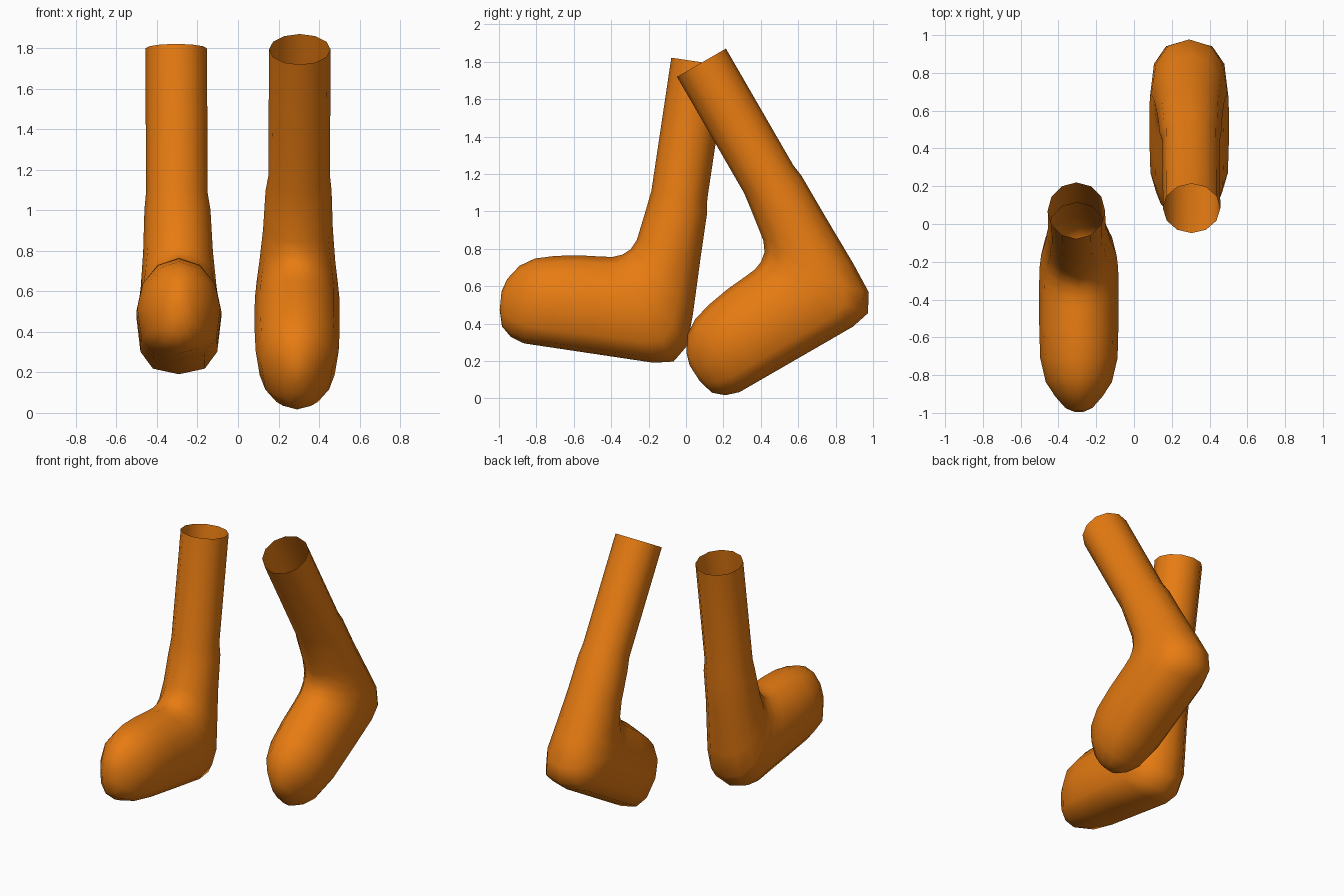
import bpy, bmesh, math

if "Cube" in bpy.data.objects:
    bpy.data.objects.remove(bpy.data.objects["Cube"])

SIDES = 12
# Section rings from shaft opening to toe tip, in the boot's own side plane
# (forward, up): top/front point, bottom/back point, half width, squareness below
RINGS = [
    (.347, 1.79, .045, 1.79, .152, 2.0),
    (.347, 1.07, .045, 1.07, .152, 2.0),
    (.360, .97, .035, 1.00, .163, 2.0),
    (.385, .80, .034, .75, .172, 2.0),
    (.410, .745, .030, .45, .187, 2.1),
    (.450, .71, .035, .28, .200, 2.3),
    (.500, .69, .095, .185, .208, 2.6),
    (.560, .683, .200, .163, .210, 2.8),
    (.680, .672, .500, .163, .210, 2.8),
    (.805, .65, .750, .163, .205, 2.8),
    (.910, .62, .900, .163, .175, 2.6),
    (.985, .57, .975, .187, .125, 2.4),
    (1.04, .49, 1.03, .235, .075, 2.0),
    (1.06, .42, 1.055, .32, .030, 2.0),
]

orange = bpy.data.materials.new("orange")
orange.diffuse_color = (0.8, 0.2, 0.006, 1)
orange.use_nodes = True
orange.node_tree.nodes["Principled BSDF"].inputs["Base Color"].default_value = orange.diffuse_color


def boot(name, side, tilt, du, dv):
    """Loft one boot, leaning by tilt about the x axis."""
    c, s = math.cos(tilt), math.sin(tilt)
    bm = bmesh.new()
    loops = []
    for i, (au, av, bu, bv, w, n) in enumerate(RINGS):
        shift = .305 - min(.013, .003 * i)
        loop = []
        for k in range(SIDES):
            a = 2 * math.pi * k / SIDES
            ca, sa = math.cos(a), math.sin(a)
            p = 2 / n if ca < -1e-6 else 1
            h = math.copysign(abs(ca) ** p, ca)
            x = math.copysign(abs(sa) ** p, sa) * w
            u = (au + bu) / 2 + h * (au - bu) / 2 + du
            v = (av + bv) / 2 + h * (av - bv) / 2 + dv
            loop.append(bm.verts.new((side * (shift + x), -c * u + s * v, s * u + c * v)))
        loops.append(loop)
    for lo, hi in zip(loops, loops[1:]):
        for k in range(SIDES):
            j = (k + 1) % SIDES
            bm.faces.new((lo[k], lo[j], hi[j], hi[k]))
    # toe cap; the shaft stays open at the top
    bm.faces.new(loops[-1])
    bmesh.ops.recalc_face_normals(bm, faces=bm.faces)
    for f in bm.faces:
        f.smooth = True
    mesh = bpy.data.meshes.new(name)
    bm.to_mesh(mesh)
    bm.free()
    mesh.materials.append(orange)
    bpy.context.collection.objects.link(bpy.data.objects.new(name, mesh))


# Forward boot with raised toe, rear boot with lifted heel
boot("front_boot", -1, math.radians(8.5), 0, 0)
boot("rear_boot", 1, math.radians(-30), -1.165, -.277)
